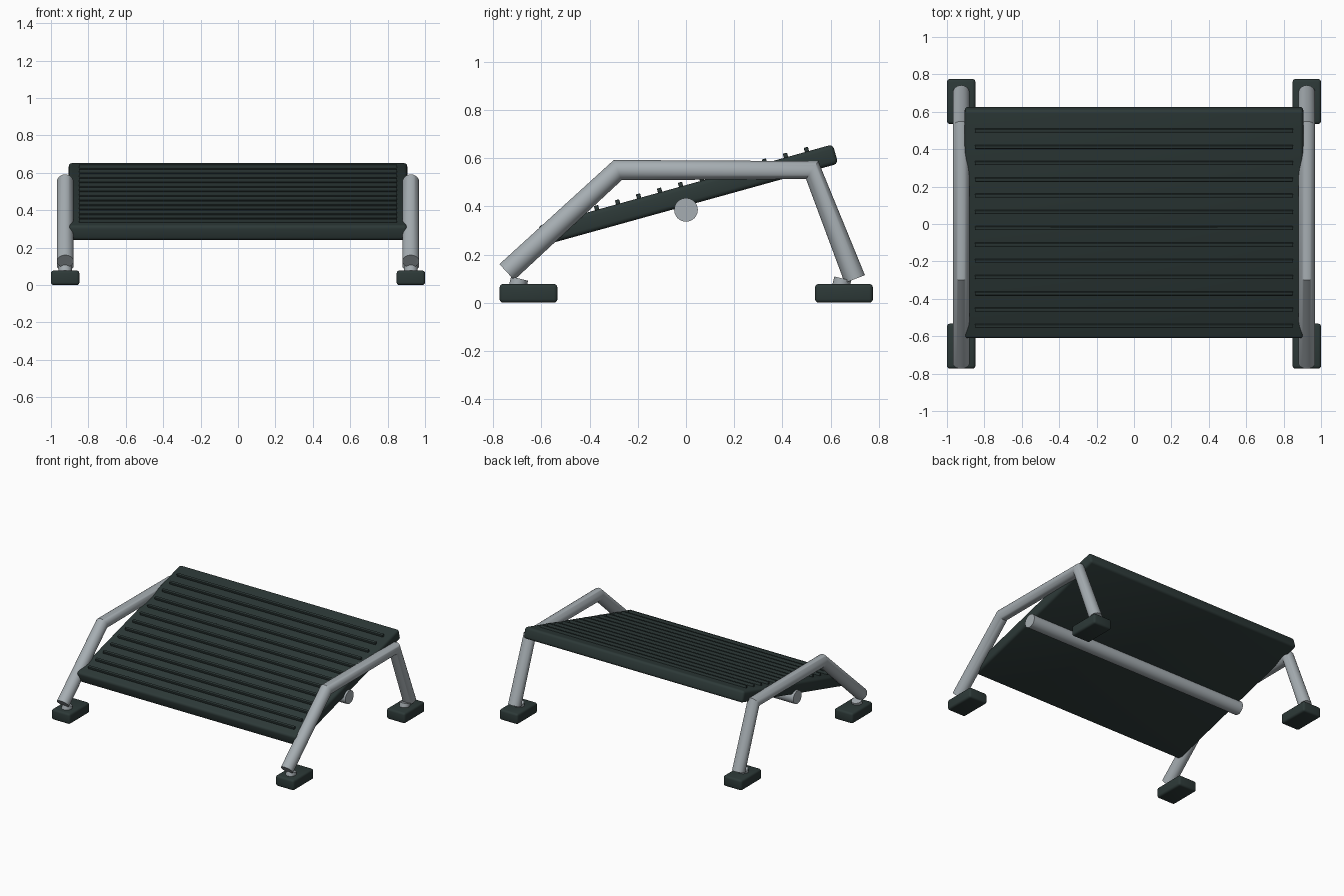
import bpy, bmesh, math
from mathutils import Vector, Matrix

if "Cube" in bpy.data.objects:
    bpy.data.objects.remove(bpy.data.objects["Cube"])


def material(name, rgb):
    m = bpy.data.materials.new(name)
    m.diffuse_color = (*rgb, 1)
    m.use_nodes = True
    m.node_tree.nodes["Principled BSDF"].inputs["Base Color"].default_value = m.diffuse_color
    return m


RUBBER = material("dark rubber", (0.026, 0.041, 0.039))
METAL = material("grey metal", (0.38, 0.42, 0.445))


def finish(name, bm, mat):
    bmesh.ops.recalc_face_normals(bm, faces=bm.faces)
    me = bpy.data.meshes.new(name)
    bm.to_mesh(me)
    bm.free()
    me.materials.append(mat)
    ob = bpy.data.objects.new(name, me)
    bpy.context.collection.objects.link(ob)
    bpy.context.view_layer.objects.active = ob
    ob.select_set(True)
    bpy.ops.object.shade_smooth_by_angle(angle=math.radians(35))
    ob.select_set(False)
    return ob


def box(name, size, loc, mat, bevel=0.0, tilt=0.0):
    bm = bmesh.new()
    bmesh.ops.create_cube(bm, size=1, matrix=Matrix.Diagonal((*size, 1)))
    if bevel:
        bmesh.ops.bevel(bm, geom=bm.edges[:], offset=bevel, segments=3,
                        profile=0.5, affect='EDGES')
    ob = finish(name, bm, mat)
    ob.location = loc
    ob.rotation_euler.x = tilt
    return ob


def tube(name, path, r, mat, sides=32):
    """Round tube along a bent path, with rings on the bisecting planes."""
    pts = [Vector(p) for p in path]
    dirs = [(b - a).normalized() for a, b in zip(pts, pts[1:])]
    bm = bmesh.new()
    rings = []
    for i, p in enumerate(pts):
        t = (dirs[max(i - 1, 0)] + dirs[min(i, len(dirs) - 1)]).normalized()
        side = Vector((0, 0, 1)) if abs(t.x) > 0.9 else Vector((1, 0, 0))
        up = t.cross(side).normalized()
        angles = [2 * math.pi * k / sides for k in range(sides)]
        rings.append([bm.verts.new(p + r * (side * math.cos(a) + up * math.sin(a)))
                      for a in angles])
    for a, b in zip(rings, rings[1:]):
        for k in range(sides):
            n = (k + 1) % sides
            bm.faces.new((a[k], a[n], b[n], b[k]))
    bm.faces.new(rings[0])
    bm.faces.new(rings[-1])
    return finish(name, bm, mat)


# Tilted foot board
TILT = math.radians(15.5)
CENTRE = Vector((0, 0.008, 0.447))
THICK = 0.083
box("foot_board", (1.81, 1.27, THICK), CENTRE, RUBBER, 0.018, TILT)

# Grip ribs across the board
turn = Matrix.Rotation(TILT, 3, 'X')
for i in range(13):
    along = (i - 6) * 0.0903 - 0.018
    pos = CENTRE + turn @ Vector((0, along, THICK / 2 + 0.006))
    box(f"grip_rib_{i + 1}", (1.70, 0.018, 0.024), pos, RUBBER, 0.003, TILT)

# Pivot bar under the board
tube("pivot_bar", [(-0.92, 0, 0.385), (0.92, 0, 0.385)], 0.049, METAL)

# Bent side frames, with stubs and foot pads
for side, x in (("left", -0.924), ("right", 0.924)):
    tube(f"{side}_frame", [(x, -0.743, 0.127), (x, -0.283, 0.55),
                           (x, 0.523, 0.55), (x, 0.70, 0.098)], 0.045, METAL)
    for end, y_stub, y_pad in (("front", -0.69, -0.653), ("rear", 0.65, 0.655)):
        tube(f"{side}_{end}_stub", [(x, y_stub - 0.01, 0.06), (x, y_stub, 0.1)],
             0.036, METAL)
        box(f"{side}_{end}_foot_pad", (0.152, 0.24, 0.078),
            (x, y_pad, 0.039), RUBBER, 0.015)
